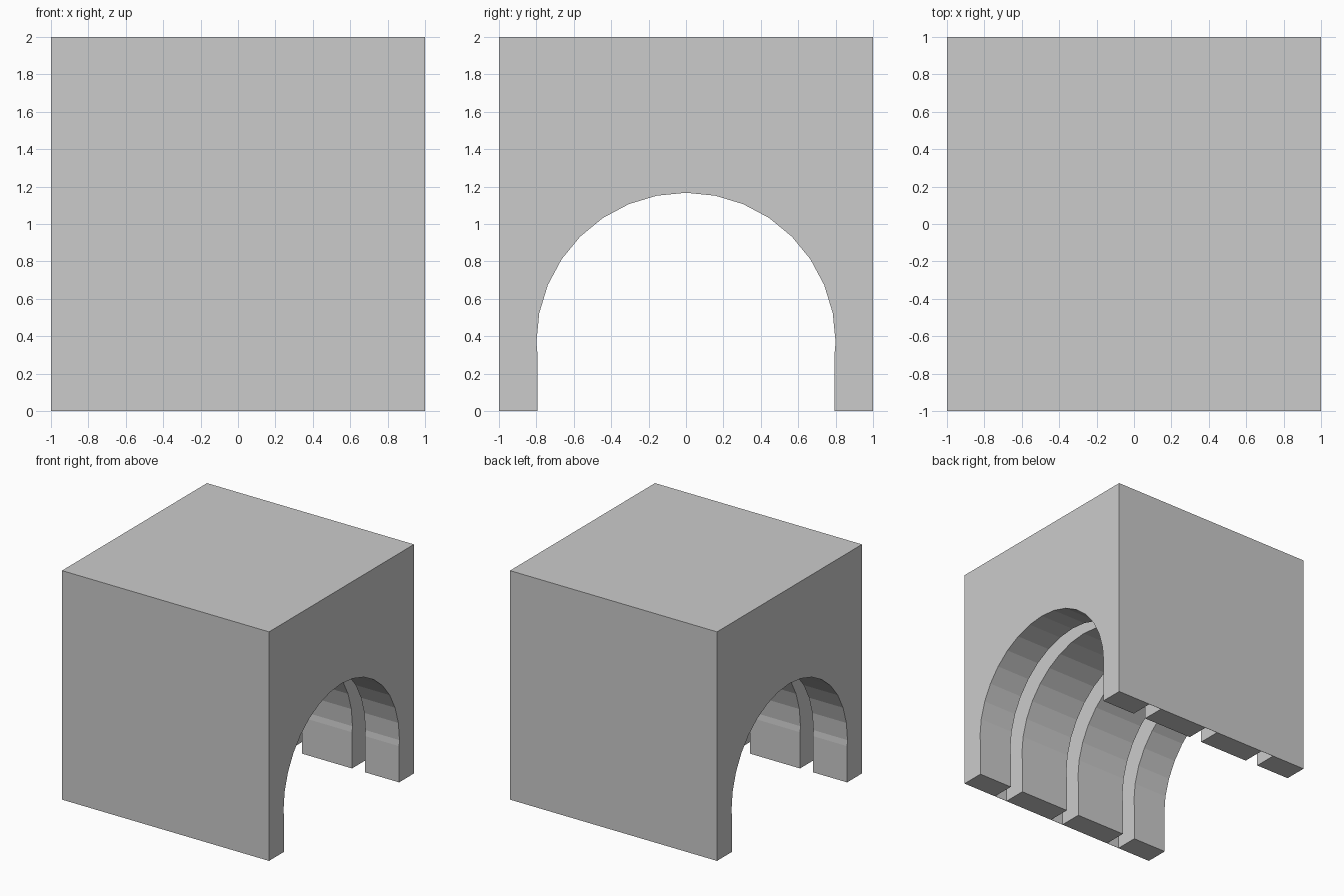
import bpy, bmesh, math

if "Cube" in bpy.data.objects:
    bpy.data.objects.remove(bpy.data.objects["Cube"])

CENTRE_Z = 0.367   # arch springing height
STEPS = 16         # facets in the half circle


def arch_prism(name, radius, half_width, x0, x1):
    """Arch-shaped solid running along x, used as a cutter."""
    drop = (radius - half_width) / math.tan(math.pi / STEPS / 2)
    pts = [(half_width, -0.1)]
    if drop > 1e-4:
        pts.append((half_width, CENTRE_Z - drop))
    for i in range(STEPS + 1):
        a = math.pi * i / STEPS
        pts.append((radius * math.cos(a), CENTRE_Z + radius * math.sin(a)))
    if drop > 1e-4:
        pts.append((-half_width, CENTRE_Z - drop))
    pts.append((-half_width, -0.1))

    bm = bmesh.new()
    face = bm.faces.new([bm.verts.new((x0, y, z)) for y, z in pts])
    ext = bmesh.ops.extrude_face_region(bm, geom=[face], use_keep_orig=True)
    verts = [v for v in ext["geom"] if isinstance(v, bmesh.types.BMVert)]
    bmesh.ops.translate(bm, vec=(x1 - x0, 0, 0), verts=verts)
    bmesh.ops.recalc_face_normals(bm, faces=bm.faces)
    mesh = bpy.data.meshes.new(name)
    bm.to_mesh(mesh)
    bm.free()
    obj = bpy.data.objects.new(name, mesh)
    bpy.context.collection.objects.link(obj)
    obj.hide_render = True
    return obj


# Solid block
bpy.ops.mesh.primitive_cube_add(size=2, location=(0, 0, 1))
block = bpy.context.object
block.name = "tunnel_block"

# Through tunnel plus three deep rib grooves reaching the outer walls
cutters = [arch_prism("tunnel_cutter", 0.8, 0.795, -1.1, 1.1)]
for x in (-0.608, 0, 0.608):
    cutters.append(arch_prism("groove_cutter", 0.998, 0.998, x - 0.0625, x + 0.0625))

bpy.context.view_layer.objects.active = block
for cutter in cutters:
    mod = block.modifiers.new("cut", 'BOOLEAN')
    mod.operation = 'DIFFERENCE'
    mod.solver = 'EXACT'
    mod.object = cutter
    bpy.ops.object.modifier_apply(modifier=mod.name)
    bpy.data.objects.remove(cutter, do_unlink=True)
